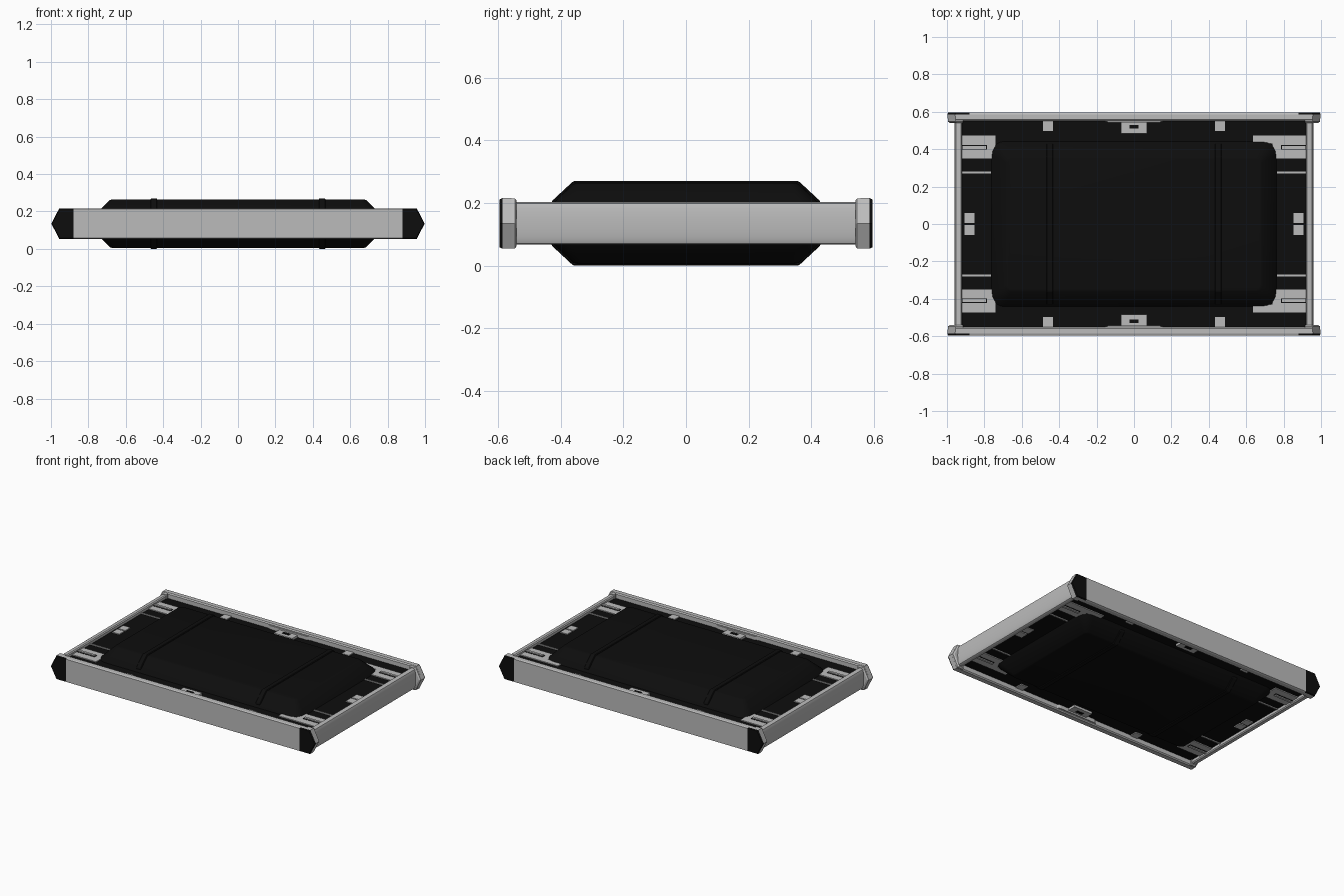
import bpy, bmesh, math

if "Cube" in bpy.data.objects:
    bpy.data.objects.remove(bpy.data.objects["Cube"])

MID = 0.135          # height of the mirror plane between top and bottom
PANEL = 0.045        # half thickness of the inner panel


def material(name, value):
    m = bpy.data.materials.new(name)
    m.diffuse_color = (value, value, value, 1)
    m.use_nodes = True
    m.node_tree.nodes["Principled BSDF"].inputs["Base Color"].default_value = m.diffuse_color
    return m


GREY = material("light grey", 0.5)
BLACK = material("black", 0.004)


def finish(name, bm, mats, smooth=False, bevel=0):
    bmesh.ops.recalc_face_normals(bm, faces=bm.faces)
    me = bpy.data.meshes.new(name)
    bm.to_mesh(me)
    bm.free()
    for m in mats:
        me.materials.append(m)
    ob = bpy.data.objects.new(name, me)
    bpy.context.collection.objects.link(ob)
    if bevel:
        b = ob.modifiers.new("bevel", 'BEVEL')
        b.width, b.segments, b.limit_method = bevel, 1, 'ANGLE'
    if smooth:
        bpy.context.view_layer.objects.active = ob
        ob.select_set(True)
        bpy.ops.object.shade_smooth_by_angle(angle=math.radians(35))
        ob.select_set(False)
    return ob


def loft(rings):
    """Closed solid through equally long rings of points."""
    bm = bmesh.new()
    vs = [[bm.verts.new(p) for p in r] for r in rings]
    n = len(vs[0])
    for a, b in zip(vs, vs[1:]):
        for i in range(n):
            bm.faces.new((a[i], a[(i + 1) % n], b[(i + 1) % n], b[i]))
    bm.faces.new(vs[0])
    bm.faces.new(vs[-1])
    return bm


def box(name, x0, x1, y0, y1, z0, z1, mat, bevel=0):
    bm = loft([[(x0, y0, z), (x1, y0, z), (x1, y1, z), (x0, y1, z)] for z in (z0, z1)])
    return finish(name, bm, [mat], bevel=bevel)


def rounded(hx, hy, r, z, seg=5):
    """Rounded rectangle ring."""
    pts = []
    for k, (sx, sy) in enumerate([(1, 1), (-1, 1), (-1, -1), (1, -1)]):
        for i in range(seg + 1):
            a = math.pi / 2 * (k + i / seg)
            pts.append((sx * (hx - r) + r * math.cos(a), sy * (hy - r) + r * math.sin(a), z))
    return pts


def hexagon(y, tip, shoulder, half, inner=None):
    """Six-sided outline in x and z; inner gives a one-sided end block."""
    if inner is None:
        return [(-tip, y, MID), (-shoulder, y, MID + half), (shoulder, y, MID + half),
                (tip, y, MID), (shoulder, y, MID - half), (-shoulder, y, MID - half)]
    return [(inner, y, MID + half), (shoulder, y, MID + half), (tip, y, MID),
            (shoulder, y, MID - half), (inner, y, MID - half)]


# Inner panel
box("inner_panel", -0.93, 0.93, -0.56, 0.56, MID - PANEL, MID + PANEL, BLACK)

# Raised shells above and below
for s, side in ((1, "top"), (-1, "bottom")):
    rings = [rounded(0.765, 0.445, 0.07, MID + s * 0.04),
             rounded(0.755, 0.435, 0.065, MID + s * 0.056),
             rounded(0.685, 0.36, 0.03, MID + s * 0.126),
             rounded(0.675, 0.35, 0.025, MID + s * 0.129)]
    finish(side + "_shell", loft(rings), [BLACK], smooth=True)

# Bands running over both shells
for x in (-0.45, 0.45):
    prof = [(-0.43, 0.07), (-0.36, 0.135), (0.36, 0.135), (0.43, 0.07),
            (0.43, -0.07), (0.36, -0.135), (-0.36, -0.135), (-0.43, -0.07)]
    rings = [[(x + dx, y, MID + z) for y, z in prof] for dx in (-0.018, 0.018)]
    finish("band", loft(rings), [BLACK], bevel=0.004)

# Long side rails with black outer corners
for s, side in ((-1, "front"), (1, "back")):
    bm = loft([hexagon(s * 0.551, 0.985, 0.95, 0.074),
               hexagon(s * 0.558, 0.995, 0.955, 0.081),
               hexagon(s * 0.586, 0.998, 0.956, 0.081),
               hexagon(s * 0.595, 0.994, 0.952, 0.077)])
    for x in (-0.88, 0.88):
        bmesh.ops.bisect_plane(bm, geom=bm.verts[:] + bm.edges[:] + bm.faces[:],
                               plane_co=(x, 0, 0), plane_no=(1, 0, 0))
    for f in bm.faces:
        c = f.calc_center_median()
        f.material_index = int(abs(c.x) > 0.88 and abs(c.y) > 0.586)
    finish(side + "_rail", bm, [GREY, BLACK])
    # Thicker inner blocks at the rail ends
    for sx in (-1, 1):
        rings = [[(sx * x, y, z) for x, y, z in hexagon(s * yy, t, sh, h, 0.915)]
                 for yy, t, sh, h in ((0.541, 0.985, 0.948, 0.073),
                                      (0.547, 0.995, 0.955, 0.08), (0.565, 0.995, 0.955, 0.08))]
        finish("rail_end", loft(rings), [GREY])
    # Tapered latch mount in the middle of the rail
    rings = [[(-0.17, s * 0.556, z), (-0.135, s * 0.543, z), (0.135, s * 0.543, z),
              (0.17, s * 0.556, z)] for z in (MID - 0.07, MID + 0.07)]
    finish("latch_mount", loft(rings), [GREY])

# Short end rails with a gently bowed outside
for s in (-1, 1):
    prof = [(0.92, -0.062), (0.926, -0.068), (0.945, -0.068)]
    prof += [(0.95 + 0.011 * math.cos(a), 0.066 * math.sin(a))
             for a in [math.radians(d) for d in range(-75, 76, 15)]]
    prof += [(0.945, 0.068), (0.926, 0.068), (0.92, 0.062)]
    rings = [[(s * x, y, MID + z) for x, z in prof] for y in (-0.55, 0.55)]
    finish("end_rail", loft(rings), [GREY], smooth=True)

# Fittings on both faces of the panel
for f in (1, -1):
    def plate(name, x0, x1, y0, y1, mat=GREY, lift=0.006, base=PANEL - 0.002):
        z = sorted((MID + f * base, MID + f * (PANEL + lift)))
        return box(name, x0, x1, y0, y1, z[0], z[1], mat)

    for sy in (-1, 1):
        # Corner plates, longer on the right-hand side
        y0, y1 = sorted((sy * 0.35, sy * 0.472))
        plate("corner_plate", -0.922, -0.74, y0, y1)
        plate("corner_plate", 0.74, 0.922, y0, y1)
        y0, y1 = sorted((sy * 0.43, sy * 0.472))
        plate("corner_plate_arm", 0.635, 0.75, y0, y1)
        for sx in (-1, 1):
            # Raised pill bar with a dark surround on each corner plate
            x0, x1 = sorted((sx * 0.785, sx * 0.922))
            plate("bar_surround", x0, x1, sy * 0.41 - 0.013, sy * 0.41 + 0.013, BLACK, 0.008)
            plate("corner_bar", x0 + 0.005, x1 - 0.005, sy * 0.41 - 0.008,
                  sy * 0.41 + 0.008, GREY, 0.014)
            # Thin strips and small tabs
            x0, x1 = sorted((sx * 0.765, sx * 0.922))
            plate("thin_strip", x0, x1, sy * 0.275 - 0.005, sy * 0.275 + 0.005)
            plate("end_tab", sx * 0.88 - 0.027, sx * 0.88 + 0.027,
                  sy * 0.032 - 0.027, sy * 0.032 + 0.027)
            y0, y1 = sorted((sy * 0.498, sy * 0.555))
            plate("side_tab", sx * 0.46 - 0.027, sx * 0.46 + 0.027, y0, y1)
        # Latch with a dark slot
        y0, y1 = sorted((sy * 0.485, sy * 0.548))
        plate("latch", -0.07, 0.07, y0, y1, GREY, 0.015)
        y0, y1 = sorted((sy * 0.51, sy * 0.53))
        plate("latch_slot", -0.025, 0.025, y0, y1, BLACK, 0.018)
